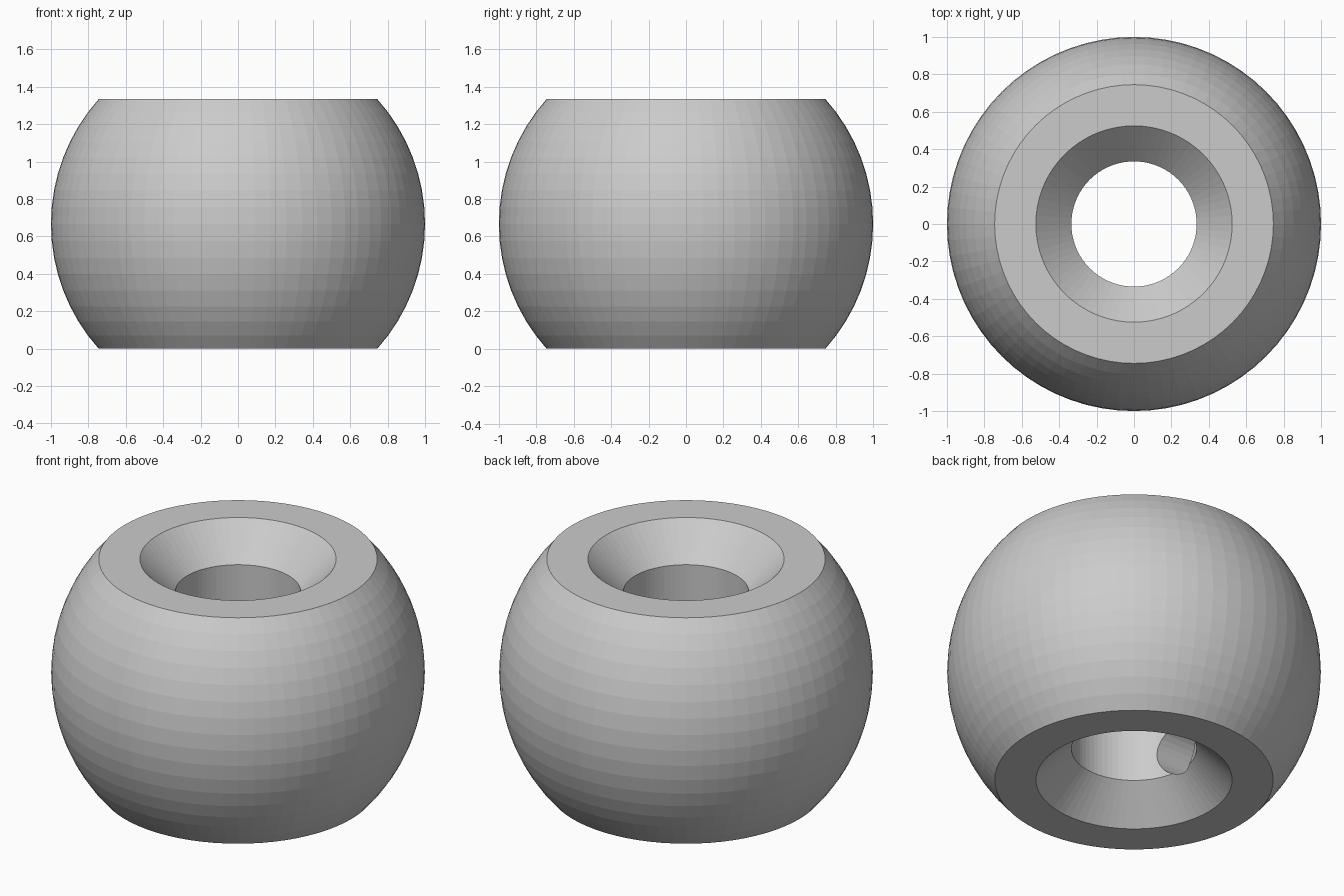
import bpy, bmesh, math
from mathutils import Matrix

if "Cube" in bpy.data.objects:
    bpy.data.objects.remove(bpy.data.objects["Cube"])

SEG = 72
HEIGHT = 1.334
MID = HEIGHT / 2
BORE, CHAMFER = 0.335, 0.19

# Closed cross-section (radius, z): spherical outside, countersunk bore inside
limit = math.asin(MID)
angles = [-limit + 2 * limit * i / 16 for i in range(17)]
profile = [(math.cos(a), MID + math.sin(a)) for a in angles]
profile += [(BORE + CHAMFER, HEIGHT), (BORE, HEIGHT - CHAMFER),
            (BORE, CHAMFER), (BORE + CHAMFER, 0)]


def finish(bm, name):
    bmesh.ops.recalc_face_normals(bm, faces=bm.faces)
    mesh = bpy.data.meshes.new(name)
    bm.to_mesh(mesh)
    bm.free()
    obj = bpy.data.objects.new(name, mesh)
    bpy.context.collection.objects.link(obj)
    return obj


# Bead body, revolved from the profile
bm = bmesh.new()
rings = []
for s in range(SEG):
    t = 2 * math.pi * s / SEG
    rings.append([bm.verts.new((r * math.cos(t), r * math.sin(t), z)) for r, z in profile])
n = len(profile)
for s in range(SEG):
    a, b = rings[s], rings[(s + 1) % SEG]
    for i in range(n):
        j = (i + 1) % n
        bm.faces.new((a[i], b[i], b[j], a[j]))
bead = finish(bm, "bead_body")

# Blind side pocket drilled outward from the bore on the -x side
bm = bmesh.new()
x_in, x_out = -0.1, -0.68
bmesh.ops.create_cone(
    bm, cap_ends=True, segments=32, radius1=0.16, radius2=0.16, depth=x_in - x_out,
    matrix=Matrix.Translation(((x_in + x_out) / 2, 0, 0.335)) @ Matrix.Rotation(math.pi / 2, 4, 'Y'))
cutter = finish(bm, "pocket_cutter")
cutter.hide_render = True
cutter.hide_set(True)

cut = bead.modifiers.new("side_pocket", 'BOOLEAN')
cut.operation = 'DIFFERENCE'
cut.solver = 'EXACT'
cut.object = cutter
